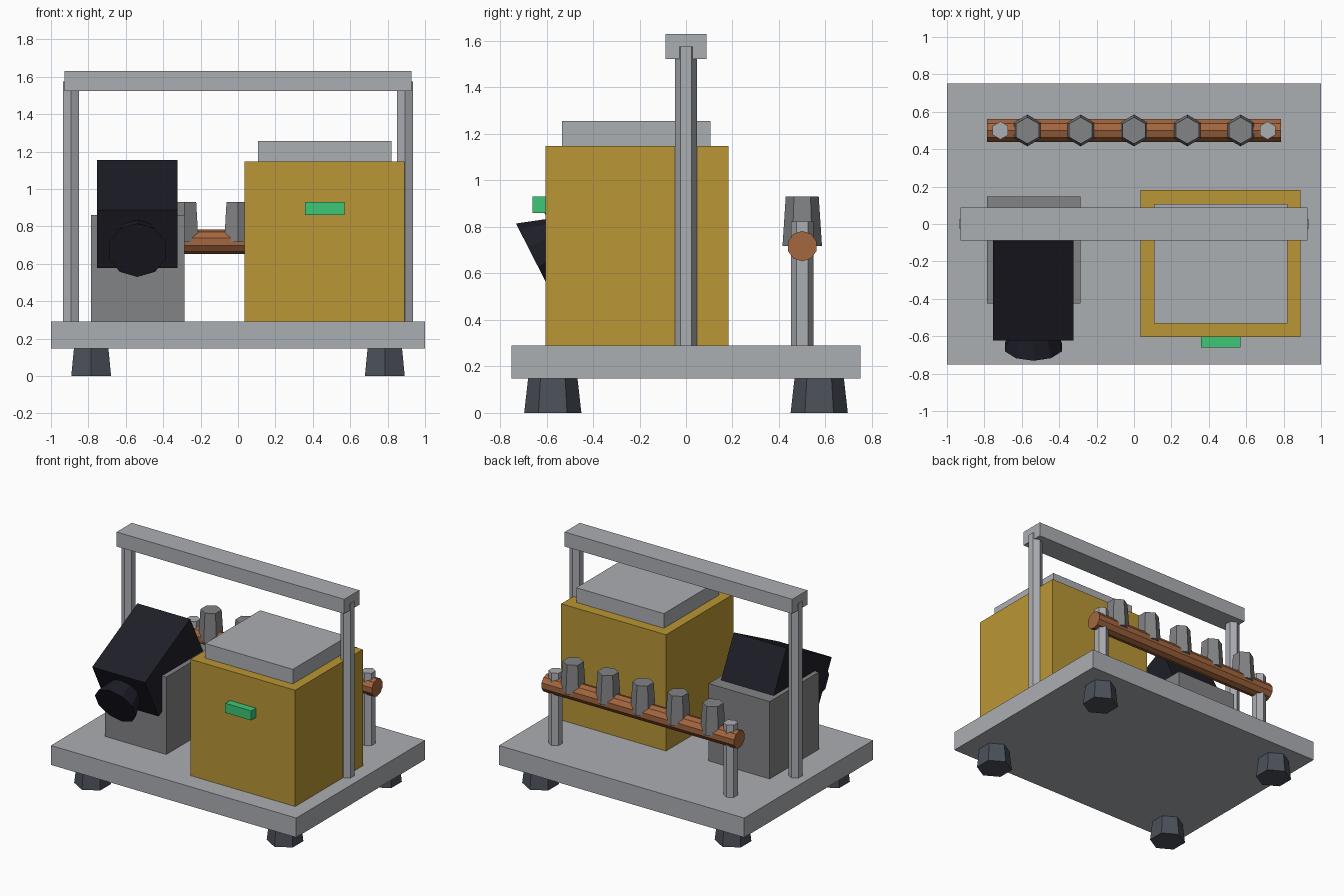
import bpy
from math import radians, sin, cos
from mathutils import Vector

cube = bpy.data.objects.get("Cube")
if cube:
    bpy.data.objects.remove(cube, do_unlink=True)


def material(name, rgb):
    m = bpy.data.materials.new(name)
    m.use_nodes = True
    color = (*rgb, 1)
    m.diffuse_color = color
    m.node_tree.nodes["Principled BSDF"].inputs["Base Color"].default_value = color
    return m


steel = material("light_steel", (0.41, 0.425, 0.45))
iron = material("mid_grey", (0.225, 0.228, 0.235))
gold = material("ochre", (0.49, 0.305, 0.035))
dark = material("near_black", (0.013, 0.013, 0.022))
copper = material("copper", (0.37, 0.135, 0.05))
green = material("green", (0.045, 0.57, 0.18))
rubber = material("dark_rubber", (0.07, 0.08, 0.1))


def finish(name, mat):
    o = bpy.context.object
    o.name = name
    o.data.materials.append(mat)
    return o


def box(name, mat, x, y, z):
    """Box from its (min, max) extents."""
    spans = (x, y, z)
    bpy.ops.mesh.primitive_cube_add(size=1, location=[(a + b) / 2 for a, b in spans])
    o = finish(name, mat)
    o.scale = [b - a for a, b in spans]
    return o


def prism(name, mat, sides, r1, r2, length, center, rot=(0, 0, 0)):
    bpy.ops.mesh.primitive_cone_add(vertices=sides, radius1=r1, radius2=r2, depth=length,
                                    location=center, rotation=rot)
    return finish(name, mat)


def post(name, mat, x, y, z0, z1, r1, r2):
    return prism(name, mat, 6, r1, r2, z1 - z0, (x, y, (z0 + z1) / 2))


DECK = 0.29

# Skid base on four feet
box("base_plate", steel, (-1, 1), (-0.75, 0.75), (0.147, DECK))
for sx, side in ((-1, "right"), (1, "left")):
    for sy, end in ((-1, "front"), (1, "back")):
        post(f"foot_{end}_{side}", rubber, sx * 0.785, sy * 0.573, 0, 0.15, 0.123, 0.106)
    # Carrying frame posts and manifold supports
    post(f"frame_post_{side}", steel, sx * 0.893, 0, DECK, 1.575, 0.048, 0.048)
    post(f"pipe_support_{side}", steel, sx * 0.714, 0.5, DECK, 0.823, 0.048, 0.048)
box("frame_top_bar", steel, (-0.928, 0.928), (-0.088, 0.088), (1.523, 1.63))

# Tank with lid and indicator
box("tank", gold, (0.035, 0.89), (-0.605, 0.182), (DECK, 1.147))
box("tank_lid", steel, (0.106, 0.82), (-0.533, 0.106), (1.147, 1.255))
box("indicator", green, (0.358, 0.57), (-0.66, -0.60), (0.86, 0.93))

# Pedestal with tilted head and flared nozzle
box("pedestal", iron, (-0.785, -0.287), (-0.425, 0.146), (DECK, 0.86))
tilt = radians(27)
head_center = Vector((-0.538, -0.28, 0.865))
head_depth, nozzle_length = 0.59, 0.13
head = box("tilted_head", dark, (-0.753, -0.323), (-0.295, 0.295), (-0.174, 0.174))
head.location = head_center
head.rotation_euler.x = tilt
axis = Vector((0, -cos(tilt), -sin(tilt)))
prism("nozzle", dark, 10, 0.116, 0.16, nozzle_length,
      head_center + axis * (head_depth + nozzle_length) / 2, (radians(90) + tilt, 0, 0))

# Manifold pipe with five valves
prism("manifold_pipe", copper, 10, 0.065, 0.065, 1.57, (0, 0.5, 0.717),
      (radians(90), 0, radians(90)))
for i in range(5):
    post(f"valve_{i + 1}", iron, (i - 2) * 0.285, 0.5, 0.717, 0.93, 0.085, 0.071)
